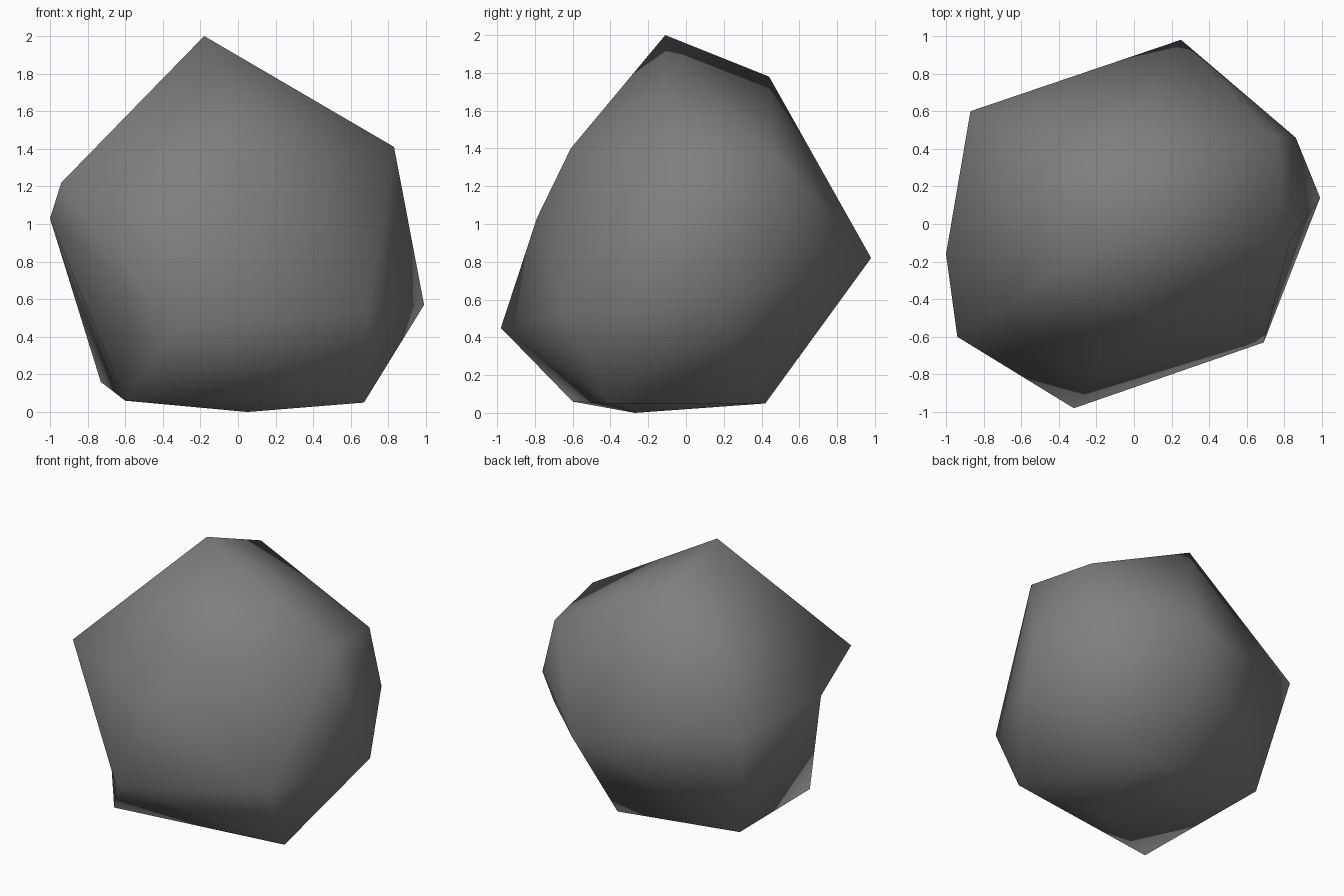
import bpy
import bmesh

# Remove the default cube only
default_cube = bpy.data.objects.get("Cube")
if default_cube:
    bpy.data.objects.remove(default_cube, do_unlink=True)


def make_material(name, colour):
    material = bpy.data.materials.new(name)
    material.use_nodes = True
    material.diffuse_color = colour
    shader = next(n for n in material.node_tree.nodes if n.type == "BSDF_PRINCIPLED")
    shader.inputs["Base Color"].default_value = colour
    shader.inputs["Roughness"].default_value = 0.9
    return material


# Corners of the boulder, from its peak down to its base
peak_corners = [(-.18, -.11, 2), (-.12, .44, 1.78)]
shoulder_corners = [(.83, -.09, 1.41), (.76, .46, 1.36), (.1, -.61, 1.4)]
belly_corners = [(-1, -.16, 1.03), (-.17, -.79, 1.03), (-.87, .6, .97),
                 (.86, .46, .95), (.25, .98, .82)]
skirt_corners = [(.99, .14, .57), (.69, -.63, .53), (-.32, -.98, .45)]
base_corners = [(-.73, .41, .16), (.27, .42, .05), (.67, -.41, .05), (.05, -.27, 0)]
upper_spur = (-.94, -.6, 1.22)
lower_spur = (-.6, -.6, .06)

# Wrap the corners in a faceted skin
bm = bmesh.new()
corners = peak_corners + shoulder_corners + belly_corners + skirt_corners + base_corners
for corner in corners:
    bm.verts.new(corner)
upper = bm.verts.new(upper_spur)
lower = bm.verts.new(lower_spur)
bmesh.ops.convex_hull(bm, input=bm.verts[:])
loose = [v for v in bm.verts if not v.link_faces]
bmesh.ops.delete(bm, geom=loose, context="VERTS")
bmesh.ops.triangulate(bm, faces=bm.faces[:])

# Fold the skin inwards between the two spurs
if upper.is_valid and lower.is_valid:
    ridge = bm.edges.get((upper, lower))
    if ridge:
        bmesh.ops.rotate_edges(bm, edges=[ridge], use_ccw=False)
bmesh.ops.recalc_face_normals(bm, faces=bm.faces[:])
for face in bm.faces:
    face.smooth = True

# Boulder object
mesh = bpy.data.meshes.new("boulder")
bm.to_mesh(mesh)
bm.free()
mesh.materials.append(make_material("stone grey", (.21, .21, .21, 1)))
boulder = bpy.data.objects.new("boulder", mesh)
bpy.context.collection.objects.link(boulder)
